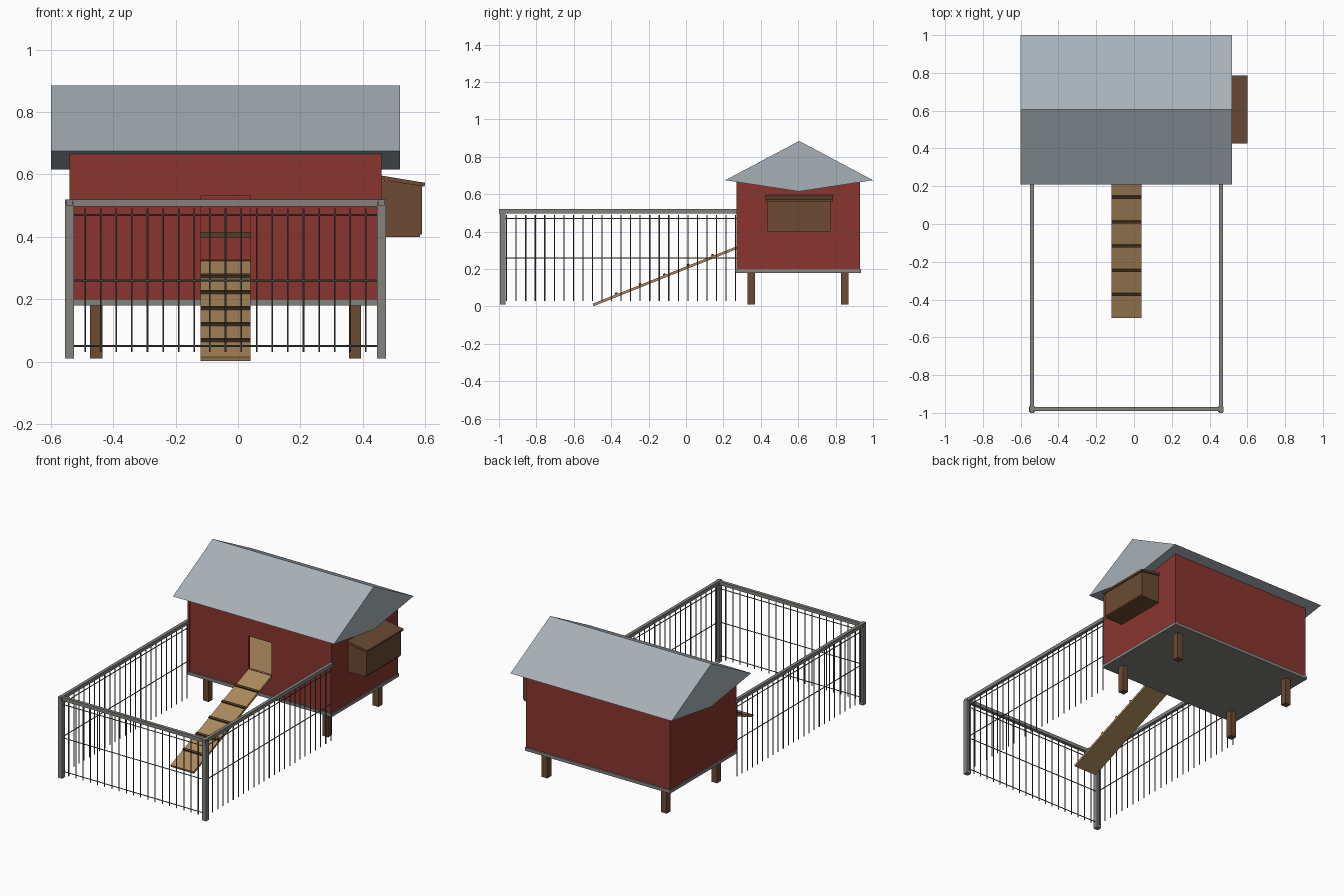
import bpy, bmesh, math
from mathutils import Vector, Matrix

if "Cube" in bpy.data.objects:
    bpy.data.objects.remove(bpy.data.objects["Cube"])


def mat(name, rgb):
    m = bpy.data.materials.new(name)
    m.diffuse_color = (*rgb, 1)
    m.use_nodes = True
    m.node_tree.nodes["Principled BSDF"].inputs["Base Color"].default_value = m.diffuse_color
    return m


RED = mat("barn red", (0.255, 0.036, 0.028))
ROOF = mat("roof grey", (0.39, 0.44, 0.48))
GREY = mat("frame grey", (0.23, 0.225, 0.21))
WIRE = mat("wire dark grey", (0.10, 0.10, 0.095))
BROWN = mat("wood brown", (0.145, 0.069, 0.033))
CLEAT = mat("cleat brown", (0.09, 0.045, 0.022))
TAN = mat("light wood", (0.42, 0.26, 0.11))


def finish(name, bm, m):
    bmesh.ops.recalc_face_normals(bm, faces=bm.faces)
    me = bpy.data.meshes.new(name)
    bm.to_mesh(me)
    bm.free()
    me.materials.append(m)
    ob = bpy.data.objects.new(name, me)
    bpy.context.collection.objects.link(ob)
    return ob


def add_box(bm, x, y, z):
    c = [(a[0] + a[1]) / 2 for a in (x, y, z)]
    s = [a[1] - a[0] for a in (x, y, z)]
    bmesh.ops.create_cube(bm, size=1, matrix=Matrix.Translation(c) @ Matrix.Diagonal((*s, 1)))


def box(name, m, *boxes):
    bm = bmesh.new()
    for b in boxes:
        add_box(bm, *b)
    return finish(name, bm, m)


def rods(name, m, lines, r, sides=6):
    bm = bmesh.new()
    for a, b in lines:
        a, b = Vector(a), Vector(b)
        d = b - a
        rot = d.to_track_quat('Z', 'Y').to_matrix().to_4x4()
        bmesh.ops.create_cone(bm, cap_ends=True, segments=sides, radius1=r, radius2=r,
                              depth=d.length, matrix=Matrix.Translation((a + b) / 2) @ rot)
    return finish(name, bm, m)


def prism(name, m, profile, axis, lo, hi):
    """Extrude a closed 2D profile along x (profile y,z) or y (profile x,z)."""
    bm = bmesh.new()
    put = (lambda p, t: (t, p[0], p[1])) if axis == 'x' else (lambda p, t: (p[0], t, p[1]))
    f = bm.faces.new([bm.verts.new(put(p, lo)) for p in profile])
    ext = bmesh.ops.extrude_face_region(bm, geom=[f])
    step = Vector((hi - lo, 0, 0) if axis == 'x' else (0, hi - lo, 0))
    bmesh.ops.translate(bm, vec=step, verts=[v for v in ext['geom'] if isinstance(v, bmesh.types.BMVert)])
    return finish(name, bm, m)


# --- coop house ---
X0, X1, Y0, Y1 = -0.54, 0.46, 0.27, 0.93
T = 0.015
box("side_walls", RED, ((X0, X0 + T), (Y0, Y1), (0.19, 0.668)),
    ((X1 - T, X1), (Y0, Y1), (0.19, 0.668)))
box("back_wall", RED, ((X0 + T, X1 - T), (Y1 - T - 0.004, Y1 - 0.004), (0.19, 0.668)))
front = box("front_wall", RED, ((X0 + T, X1 - T), (Y0 + 0.004, Y0 + 0.004 + T), (0.19, 0.668)))

# doorway cut through the front wall
cutter = box("doorway_cutter", RED, ((-0.12, 0.04), (0.2, 0.35), (0.325, 0.53)))
cutter.hide_render = True
cutter.hide_viewport = True
mod = front.modifiers.new("doorway", 'BOOLEAN')
mod.operation = 'DIFFERENCE'
mod.solver = 'EXACT'
mod.object = cutter

# floor, bedding and roost
box("floor_frame", GREY, ((X0 - 0.005, X1 + 0.005), (Y0 - 0.005, Y1 + 0.005), (0.18, 0.20)))
box("bedding", TAN, ((X0 + T, X1 - T), (Y0 + 0.02, Y1 - 0.02), (0.20, 0.215)))
box("roost_bar", CLEAT, ((X0 + T, X1 - T), (0.70, 0.72), (0.398, 0.415)))

# roof with shallow V underside
prism("roof", ROOF, [(0.21, 0.675), (0.605, 0.615), (1.0, 0.675), (0.605, 0.885)], 'x', -0.60, 0.52)

# legs
for sx, x in (("left", -0.455), ("right", 0.375)):
    for sy, y in (("front", 0.35), ("back", 0.85)):
        box(f"{sy}_{sx}_leg", BROWN, ((x - 0.02, x + 0.02), (y - 0.02, y + 0.02), (0.01, 0.18)))

# nest box with sloping lid
prism("nest_box", BROWN, [(0.455, 0.40), (0.583, 0.40), (0.583, 0.408), (0.589, 0.408),
                          (0.589, 0.565), (0.455, 0.582)], 'y', 0.435, 0.775)
prism("nest_box_lid", BROWN, [(0.455, 0.583), (0.598, 0.561), (0.60, 0.573), (0.455, 0.597)],
      'y', 0.425, 0.787)

# --- ramp with cleats ---
RA, RB = Vector((0, -0.497, 0.01)), Vector((0, 0.285, 0.322))
d = RB - RA
pose = Matrix.Translation(RA) @ Matrix.Rotation(math.atan2(d.z, d.y), 4, 'X')
ramp = box("ramp", TAN, ((-0.12, 0.04), (0, d.length), (-0.009, 0.005)))
cl = []
for y in (-0.37, -0.242, -0.113, 0.015, 0.145):
    t = (y - RA.y) / d.y * d.length
    cl.append(((-0.12, 0.04), (t - 0.007, t + 0.007), (0.004, 0.014)))
cleats = box("ramp_cleats", CLEAT, *cl)
for o in (ramp, cleats):
    o.data.transform(pose)

# --- run fence ---
FY = -0.98
for side, x in (("left", X0), ("right", X1)):
    box(f"{side}_post", GREY, ((x - 0.015, x + 0.015), (FY - 0.015, FY + 0.015), (0.01, 0.51)))
    box(f"{side}_top_rail", GREY, ((x - 0.01, x + 0.01), (FY - 0.02, Y0 + 0.004), (0.498, 0.52)))
    lines = [((x, 0.265 - 0.051 * i, 0.03), (x, 0.265 - 0.051 * i, 0.49)) for i in range(25)]
    lines += [((x, FY, z), (x, Y0, z)) for z in (0.26, 0.47)]
    rods(f"{side}_fence_bars", WIRE, lines, 0.003)
box("front_top_rail", GREY, ((X0 - 0.014, X1 + 0.014), (FY - 0.01, FY + 0.01), (0.497, 0.519)))
lines = [((-0.49 + 0.05 * i, FY, 0.03), (-0.49 + 0.05 * i, FY, 0.49)) for i in range(19)]
lines += [((X0, FY, z), (X1, FY, z)) for z in (0.05, 0.26, 0.47)]
rods("front_fence_bars", WIRE, lines, 0.003)
